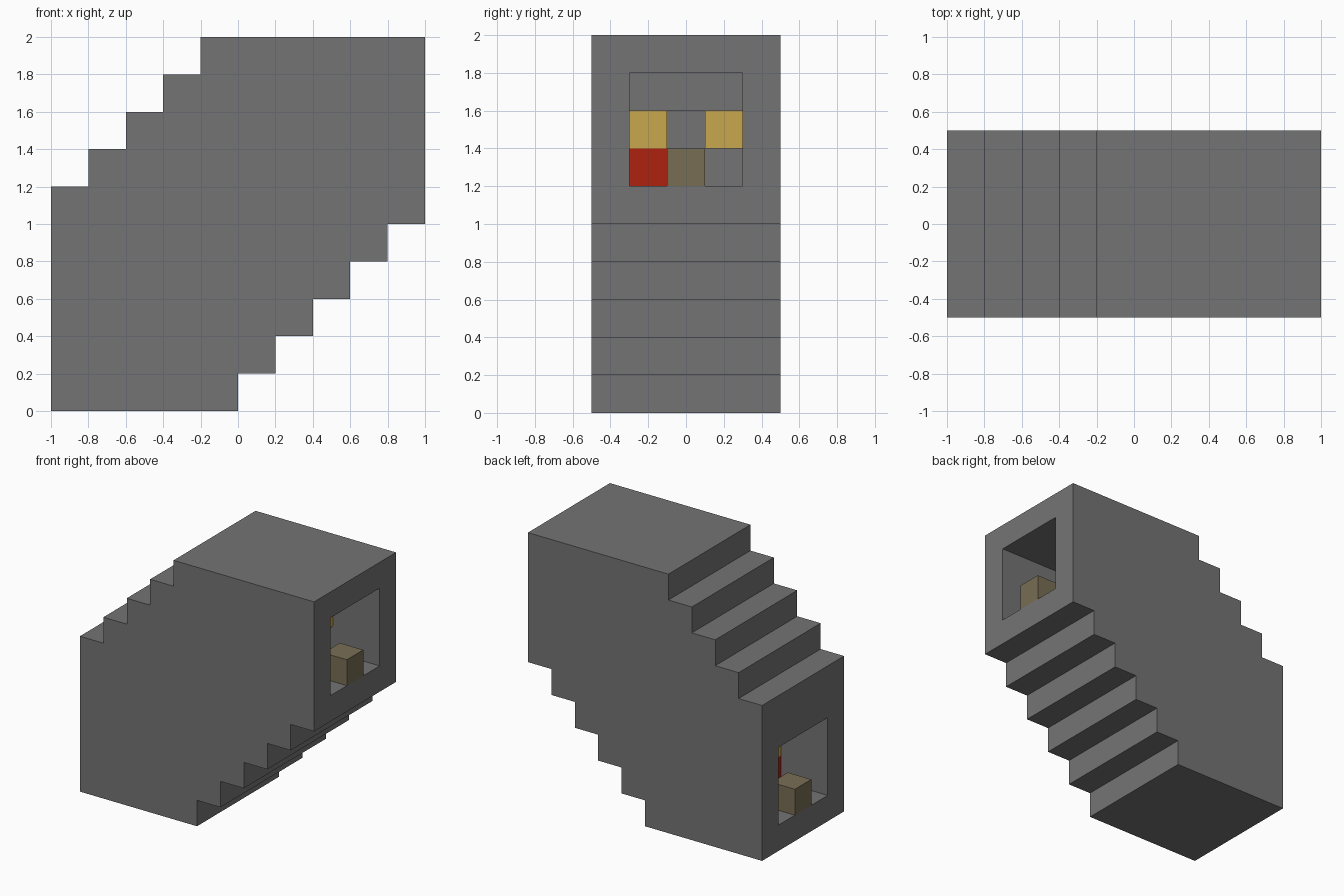
import bpy
import bmesh

U = 0.2  # side of one building block

if "Cube" in bpy.data.objects:
    bpy.data.objects.remove(bpy.data.objects["Cube"], do_unlink=True)


def material(name, color):
    mat = bpy.data.materials.new(name)
    mat.use_nodes = True
    mat.diffuse_color = (*color, 1)
    bsdf = next(n for n in mat.node_tree.nodes if n.type == "BSDF_PRINCIPLED")
    bsdf.inputs["Base Color"].default_value = (*color, 1)
    return mat


stone = material("stone grey", (0.175, 0.175, 0.175))
wood = material("wood brown", (0.19, 0.155, 0.09))
lamp = material("lamp yellow", (0.58, 0.39, 0.075))
red = material("signal red", (0.43, 0.016, 0.005))


def add_object(name, bm, mat):
    bmesh.ops.recalc_face_normals(bm, faces=bm.faces)
    mesh = bpy.data.meshes.new(name)
    bm.to_mesh(mesh)
    bm.free()
    mesh.materials.append(mat)
    obj = bpy.data.objects.new(name, mesh)
    bpy.context.collection.objects.link(obj)
    return obj


def prism(name, profile, half_depth, mat):
    """Extrude an x/z profile, given in blocks, along y."""
    bm = bmesh.new()
    verts = [bm.verts.new((x * U - 1, -half_depth, z * U)) for x, z in profile]
    face = bm.faces.new(verts)
    out = bmesh.ops.extrude_face_region(bm, geom=[face])["geom"]
    moved = [v for v in out if isinstance(v, bmesh.types.BMVert)]
    bmesh.ops.translate(bm, verts=moved, vec=(0, 2 * half_depth, 0))
    return add_object(name, bm, mat)


def block(name, column, row, y, mat):
    """One cube in a given column (x) and row (z)."""
    bm = bmesh.new()
    bmesh.ops.create_cube(bm, size=U)
    obj = add_object(name, bm, mat)
    obj.location = ((column + 0.5) * U - 1, y, (row + 0.5) * U)
    return obj


def stairs(x, z, count, direction):
    """Zigzag of unit steps: across then up, or down then back."""
    points = []
    for i in range(count):
        points += [(x + direction, z), (x + direction, z + direction)]
        x, z = x + direction, z + direction
    return points


# Outer body: stepped underside and stepped roof
outer = [(0, 0), (5, 0), (5, 1)] + stairs(5, 1, 4, 1) + [(10, 5), (10, 10), (4, 10)]
outer += [(4, 9)] + stairs(4, 9, 3, -1) + [(0, 6)]
body = prism("stair_tunnel", outer, 0.5, stone)

# Hollow room with a doorway at each end
inner = [(-1, 1), (5, 1), (5, 2)] + stairs(5, 2, 3, 1) + [(9, 5), (9, 6), (11, 6)]
inner += [(11, 9), (4, 9), (4, 8)] + stairs(4, 8, 2, -1) + [(1, 6), (1, 4), (-1, 4)]
cutter = prism("room_cutter", inner, 0.3, stone)
cutter.hide_render = True

mod = body.modifiers.new("hollow", "BOOLEAN")
mod.operation = "DIFFERENCE"
mod.solver = "EXACT"
mod.object = cutter
graph = bpy.context.evaluated_depsgraph_get()
hollow = bpy.data.meshes.new_from_object(body.evaluated_get(graph))
body.modifiers.clear()
body.data = hollow
bpy.data.objects.remove(cutter, do_unlink=True)

# Matching fittings inside the lower and upper doorways
for level, door, inside, floor in (("lower", 0, 2, 1), ("upper", 9, 7, 6)):
    block(level + "_door_step", door, floor, 0, wood)
    block(level + "_signal_block", inside, floor, -U, red)
    for side, y in (("right", -U), ("left", U)):
        block(f"{level}_{side}_lamp", inside, floor + 1, y, lamp)
